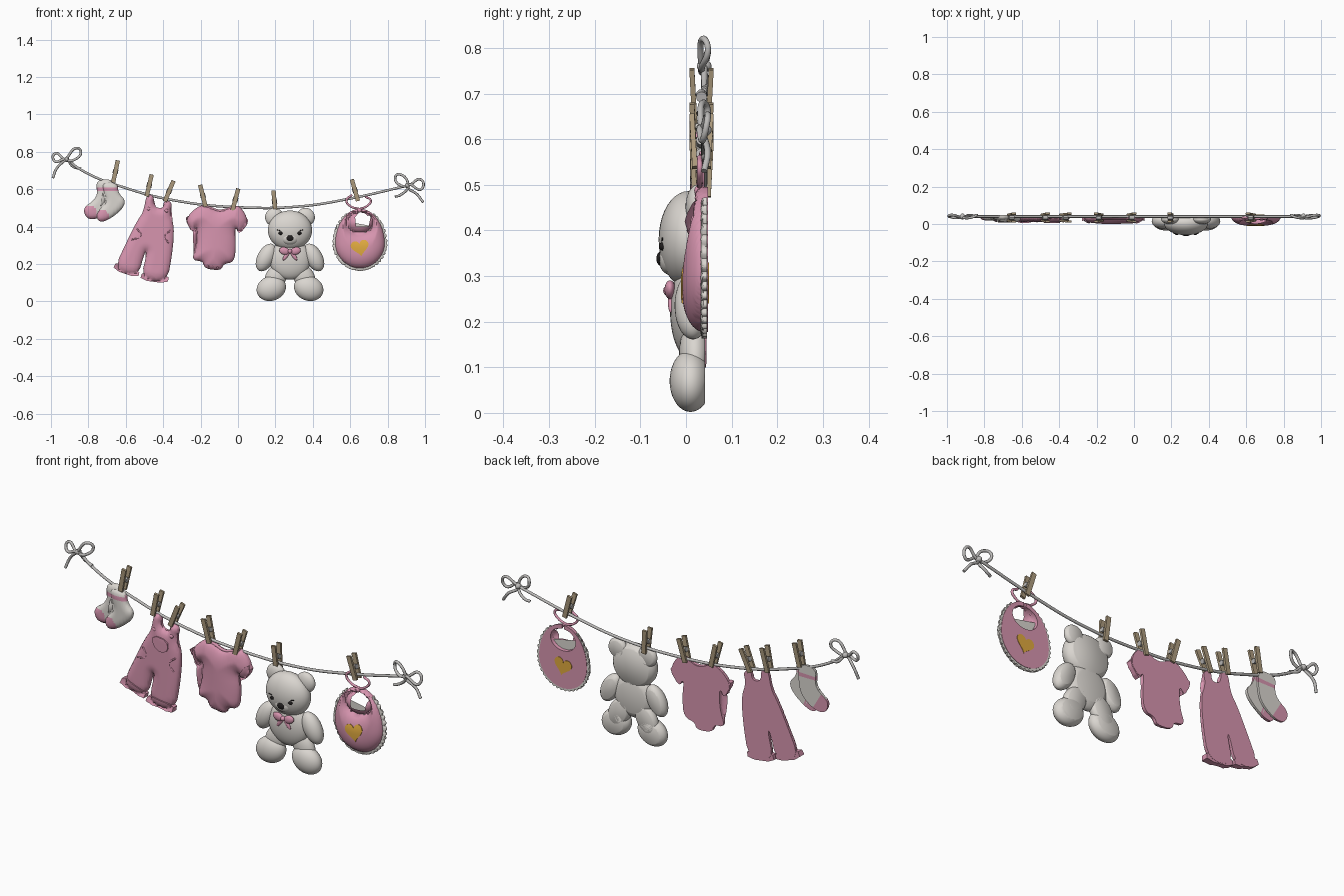
import bpy, bmesh
from math import sin, cos, pi, radians, sqrt, hypot
from mathutils import Vector, Matrix

cube = bpy.data.objects.get("Cube")
if cube:
    bpy.data.objects.remove(cube)


def material(name, *rgb):
    m = bpy.data.materials.new(name)
    m.use_nodes = True
    m.diffuse_color = (*rgb, 1)
    m.node_tree.nodes["Principled BSDF"].inputs["Base Color"].default_value = (*rgb, 1)
    return m


pink = material("soft pink", .68, .30, .43)
cream = material("cream white", .70, .67, .63)
grey = material("rope grey", .5, .49, .48)
wood = material("peg wood", .42, .33, .21)
gold = material("heart gold", .74, .40, .05)
black = material("nose black", .015, .013, .013)


def activate(ob):
    bpy.ops.object.select_all(action='DESELECT')
    ob.select_set(True)
    bpy.context.view_layer.objects.active = ob


def finish(name, bm, *mats, angle=50):
    bmesh.ops.recalc_face_normals(bm, faces=bm.faces)
    mesh = bpy.data.meshes.new(name)
    bm.to_mesh(mesh)
    bm.free()
    for m in mats:
        mesh.materials.append(m)
    ob = bpy.data.objects.new(name, mesh)
    bpy.context.collection.objects.link(ob)
    activate(ob)
    bpy.ops.object.shade_smooth_by_angle(angle=radians(angle))
    return ob


def outline(*points, rounds=2):
    """Closed outline from points in hundredths, with its corners cut round."""
    pts = [Vector(p) / 100 for p in points]
    for _ in range(rounds):
        pts = [a.lerp(b, t) for a, b in zip(pts, pts[1:] + pts[:1]) for t in (.25, .75)]
    return pts


def dome(pts, depth, reach):
    """Padded height, rising with distance from the outline."""
    segments = list(zip(pts, pts[1:] + pts[:1]))

    def height(x, z):
        best = reach
        for a, b in segments:
            dx, dz = b.x - a.x, b.y - a.y
            t = ((x - a.x) * dx + (z - a.y) * dz) / (dx * dx + dz * dz + 1e-12)
            t = min(1, max(0, t))
            best = min(best, hypot(x - a.x - t * dx, z - a.y - t * dz))
        return depth * sqrt(max(0, 1 - (1 - best / reach) ** 2))
    return height


def padded(name, pts, height, *mats, back=.045, rim=.01, step=.01, rule=None):
    """Cushion with a flat back and a domed front."""
    bm = bmesh.new()
    bm.faces.new([bm.verts.new((p.x, 0, p.y)) for p in pts])
    bmesh.ops.triangulate(bm, faces=bm.faces[:])
    for axis, normal in ((0, (1, 0, 0)), (1, (0, 0, 1))):
        low, high = min(p[axis] for p in pts), max(p[axis] for p in pts)
        k = int(low / step) - 1
        while k * step < high:
            if k * step > low:
                bmesh.ops.bisect_plane(bm, geom=bm.verts[:] + bm.edges[:] + bm.faces[:],
                                       plane_co=Vector(normal) * k * step, plane_no=normal)
            k += 1
    for v in bm.verts:
        v.co.y = back - rim - height(v.co.x, v.co.z)
    edges = [e for e in bm.edges if e.is_boundary]
    new = bmesh.ops.extrude_edge_only(bm, edges=edges)["geom"]
    for v in new:
        if isinstance(v, bmesh.types.BMVert):
            v.co.y = back
    open_edges = [e for e in new if isinstance(e, bmesh.types.BMEdge) and e.is_boundary]
    bmesh.ops.holes_fill(bm, edges=open_edges, sides=0)
    if rule:
        # Split the flat back too, so that it takes the colour rule
        big = [f for f in bm.faces if len(f.verts) > 12]
        bmesh.ops.triangulate(bm, faces=big)
        for f in bm.faces:
            c = f.calc_center_median()
            f.material_index = rule(c.x, c.z)
    return finish(name, bm, *mats)


def blob(name, centre, radii, mat, tilt=0, flat=.042):
    """Ellipsoid, cut flat at the back."""
    bm = bmesh.new()
    m = Matrix.Translation(centre) @ Matrix.Rotation(radians(tilt), 4, 'Y') @ Matrix.Diagonal((*radii, 1))
    bmesh.ops.create_uvsphere(bm, u_segments=32, v_segments=20, radius=1, matrix=m)
    bmesh.ops.bisect_plane(bm, geom=bm.verts[:] + bm.edges[:] + bm.faces[:],
                           plane_co=(0, flat, 0), plane_no=(0, 1, 0), clear_outer=True)
    bmesh.ops.holes_fill(bm, edges=[e for e in bm.edges if e.is_boundary], sides=0)
    return finish(name, bm, mat)


def tube(name, points, radius, mat, y=.04, sway=0):
    """Round cord through points in hundredths."""
    curve = bpy.data.curves.new(name, 'CURVE')
    curve.dimensions = '3D'
    curve.bevel_depth, curve.bevel_resolution = radius, 3
    curve.use_fill_caps = True
    spline = curve.splines.new('BEZIER')
    spline.bezier_points.add(len(points) - 1)
    for i, (bp, (x, z)) in enumerate(zip(spline.bezier_points, points)):
        bp.co = (x / 100, y + sway * sin(i * 2), z / 100)
        bp.handle_left_type = bp.handle_right_type = 'AUTO'
    curve.materials.append(mat)
    ob = bpy.data.objects.new(name, curve)
    bpy.context.collection.objects.link(ob)
    activate(ob)
    bpy.ops.object.convert(target='MESH')


# Washing line with a tied bow at each end
tube("line", [(-91, 76), (-85, 71), (-58, 60), (-31, 53.5), (1, 50.3), (33, 50.8), (60, 55), (91, 62)], .007, grey)
tube("left_bow", [(-99, 66), (-97, 71), (-92, 76), (-86, 82), (-84, 80), (-87, 76), (-92, 75.5),
                  (-98, 79), (-98, 75), (-92, 76), (-88, 72), (-84, 71)], .007, grey, sway=.008)
tube("right_bow", [(84, 56), (87, 57), (91, 62), (86, 68), (84, 66), (87, 62), (91, 62),
                   (98, 65), (98, 60), (91, 62), (96, 57), (99, 53)], .007, grey, sway=.008)
for side, x, z in (("left", -.917, .76), ("right", .906, .62)):
    blob(side + "_knot", (x, .04, z), (.014, .016, .014), grey, flat=1)

# Clothes pegs: two tapered prongs and a spring each
for i, (x, z, tilt) in enumerate([(-65.5, 69.5, 12), (-47.5, 62, 13), (-36.8, 59, 23), (-18.8, 56.5, -14),
                                  (-1.4, 54.5, 15), (19.5, 53.3, -5), (62.5, 59.5, -16)]):
    bm = bmesh.new()
    place = Matrix.Translation((x / 100, .034, z / 100)) @ Matrix.Rotation(radians(tilt), 4, 'Y')
    for s in (-1, 1):
        m = place @ Matrix.Translation((0, s * .018, 0)) @ Matrix.Rotation(radians(-3 * s), 4, 'X')
        bmesh.ops.create_cube(bm, size=1, matrix=m @ Matrix.Diagonal((.023, .011, .12, 1)))
    finish(f"peg_{i + 1}", bm, wood, angle=30)
    bm = bmesh.new()
    bmesh.ops.create_cone(bm, cap_ends=True, segments=12, radius1=.012, radius2=.012, depth=.028,
                          matrix=place @ Matrix.Rotation(pi / 2, 4, 'Y'))
    finish(f"peg_spring_{i + 1}", bm, grey, angle=30)

# Pair of socks with pink toes and stripes
socks = {
    "rear_sock": (.047, (-79.5, 47), [(-76, 65), (-66, 65.5), (-66, 55), (-68, 49), (-75, 44),
                                      (-81, 44), (-83, 50), (-77, 54), (-75, 58)]),
    "front_sock": (.037, (-73, 45), [(-73, 64), (-64.5, 63.5), (-64, 58), (-60, 54), (-62, 49),
                                     (-70, 43), (-75, 42.5), (-76, 48), (-70, 53), (-72, 58)])}
for name, (back, (tx, tz), points) in socks.items():
    pts = outline(*points)
    padded(name, pts, dome(pts, .018, .035), cream, pink, back=back,
           rule=lambda x, z: int(hypot(x - tx / 100, z - tz / 100) < .042 or .59 < z < .615))

# Dungarees with turn-ups, bib pocket and buttons
pts = outline((-49, 57), (-45, 57), (-45, 50.5), (-40, 49.5), (-39.5, 54.5), (-35, 53), (-36.5, 47),
              (-34, 40), (-35, 26), (-38, 10), (-52, 12), (-48.5, 27), (-50, 26), (-53.5, 13),
              (-66.5, 17), (-59, 33), (-54, 43), (-50.5, 48))
trousers = dome(pts, .024, .05)
padded("dungarees", pts, trousers, pink)


def patch(name, base, *points):
    padded(name, outline(*points, rounds=1), lambda x, z: base(x, z) + .005, pink, back=.044)


patch("left_turn_up", trousers, (-67, 17), (-53.5, 12.5), (-52.5, 16.5), (-65, 21.5))
patch("right_turn_up", trousers, (-52.5, 11.5), (-37.5, 9.5), (-37, 14), (-51, 16))
patch("bib_pocket", trousers, (-48, 47), (-40, 46), (-39.5, 41), (-43.5, 39), (-48, 42))
for x, z in ((-.477, .495), (-.383, .485)):
    blob("button", (x, .018, z), (.01, .008, .01), pink)
tube("left_pocket_seam", [(-54, 39), (-52, 35), (-57, 33)], .004, pink, y=.014)
tube("right_pocket_seam", [(-36, 38), (-39, 35), (-37, 31)], .004, pink, y=.014)

# Baby bodysuit with sleeve hems, collar and poppers
pts = outline((-21, 51.5), (-16, 51), (-10, 48), (-4, 50.5), (1, 51.5), (6, 43), (1, 36.5), (-2, 40),
              (-1, 30), (-2, 21), (-8, 20), (-9, 16.5), (-18, 17.5), (-18.5, 21.5), (-25, 22),
              (-22, 30), (-21.5, 41), (-24.5, 37), (-28.5, 44))
suit = dome(pts, .036, .1)
padded("bodysuit", pts, suit, pink)
patch("left_sleeve_hem", suit, (4, 45.5), (6, 42.5), (1, 36), (-1, 38.5))
patch("right_sleeve_hem", suit, (-28.5, 44.5), (-26, 46), (-22.5, 39.5), (-24.5, 36.5))
tube("collar", [(-19, 51), (-15, 50), (-10, 48.5), (-5, 49.5), (-1, 51)], .007, pink, y=.032)
for k in range(3):
    blob("popper", (-.16 + k * .025, .02, .19 - k * .003), (.006, .006, .006), pink)

# Teddy bear
bx = .278
blob("bear_head", (bx, .005, .38), (.118, .065, .106), cream)
blob("bear_body", (bx, .01, .225), (.11, .045, .108), cream)
blob("bear_muzzle", (bx, -.033, .338), (.048, .027, .036), cream)
blob("bear_nose", (bx, -.054, .338), (.021, .011, .016), black)
blob("bow_knot", (bx, -.038, .268), (.012, .012, .012), pink)
for s, side in ((-1, "right_"), (1, "left_")):
    blob(side + "ear", (bx + s * .083, .025, .45), (.05, .026, .05), cream)
    blob(side + "arm", (bx + s * .128, .015, .235), (.046, .04, .08), cream, tilt=-28 * s)
    blob(side + "thigh", (bx + s * .075, .02, .13), (.055, .035, .08), cream, tilt=-30 * s)
    blob(side + "foot", (bx + s * .1, .01, .07), (.08, .046, .066), cream, tilt=20 * s)
    blob(side + "eye", (bx + s * .05, -.052, .365), (.011, .007, .009), black)
    tube(side + "lash", [(s * k + 27.8, 36.5 + k / 4) for k in (5, 6, 7)], .002, black, y=-.052)
    blob(side + "bow_wing", (bx + s * .03, -.035, .27), (.028, .012, .02), pink, tilt=-15 * s)
    blob(side + "bow_tail", (bx + s * .02, -.033, .245), (.01, .007, .03), pink, tilt=-35 * s)


# Feeding bib with neck hole, scalloped frill, ties and heart
def arc(start, end, count, rx, top, bottom, cz, wave=0):
    for i in range(count + 1):
        a = radians(start + (end - start) * i / count)
        r = 1 + wave * abs(sin(a * 20))
        yield Vector((.652 + rx * r * cos(a), cz + (top if sin(a) > 0 else bottom) * r * sin(a)))


pts = list(arc(93, 447, 72, .133, .185, .133, .31)) + list(arc(445, 95, 40, .07, .055, .055, .42))
bib = dome(pts, .048, .085)
padded("bib", pts, bib, pink, back=.048, rim=.008)
frill = list(arc(120, 420, 200, .139, .178, .139, .31, .06)) + list(arc(420, 120, 60, .12, .16, .12, .31))
padded("bib_frill", frill, dome(frill, .006, .012), cream, back=.046, rim=.008)
heart = []
for i in range(40):
    t = i * pi / 20
    heart.append(Matrix.Rotation(radians(10), 2) @ Vector(
        (16 * sin(t) ** 3, 13 * cos(t) - 5 * cos(2 * t) - 2 * cos(3 * t) - cos(4 * t))) * .003 + Vector((.652, .29)))
padded("bib_heart", heart, lambda x, z: bib(x, z) + .003, gold, back=.05, rim=.01)
tube("left_tie", [(60, 46), (64, 49), (69, 51), (71, 54), (68, 56)], .006, pink, y=.03)
tube("right_tie", [(70, 46), (66, 49), (60, 51), (58, 54), (61, 57)], .006, pink, y=.035)
blob("tie_knot", (.65, .03, .487), (.012, .012, .012), pink)
